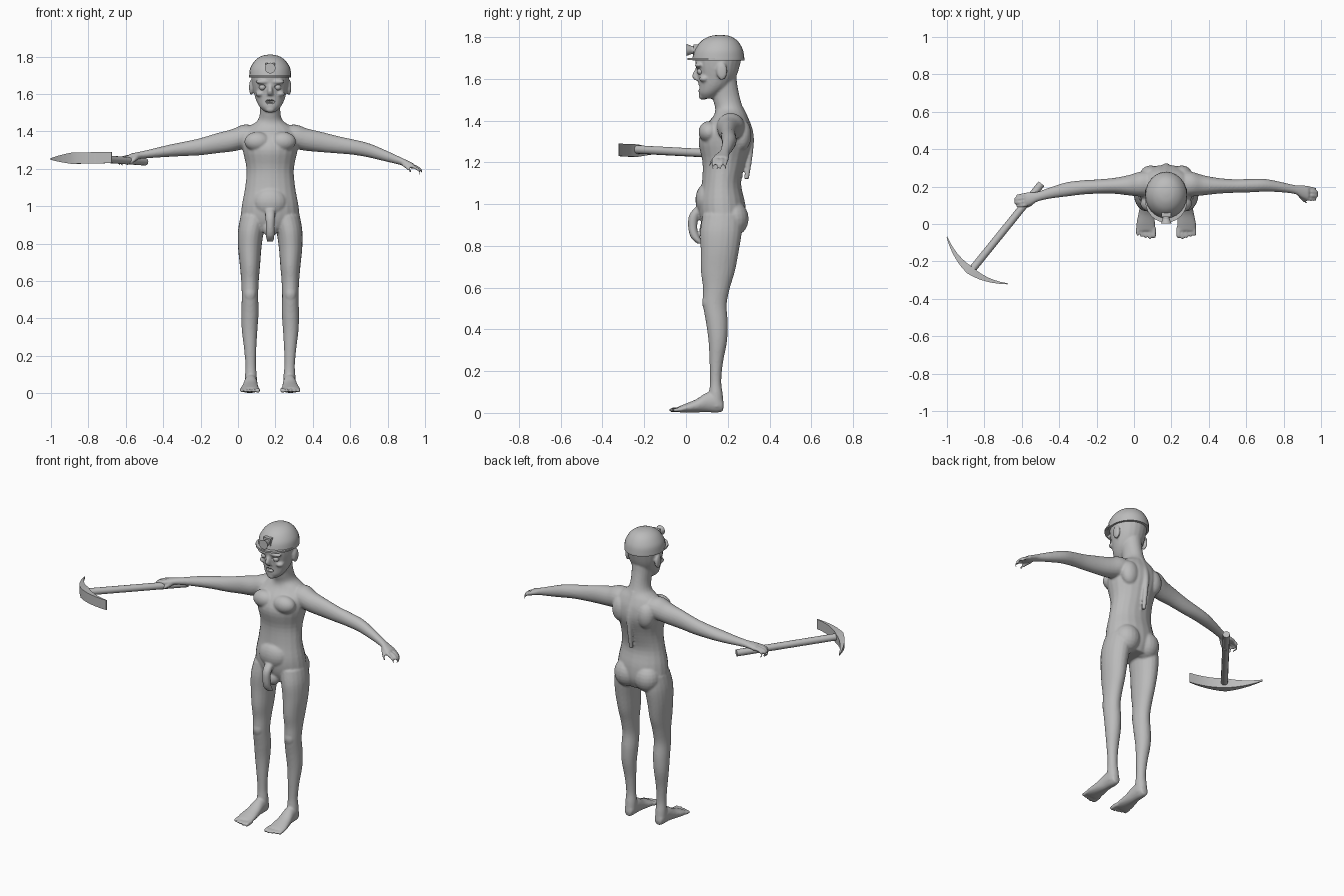
import bpy, bmesh, math
from mathutils import Vector, Matrix

CX = 0.172                      # symmetry line of the figure
grey = bpy.data.materials.new("plain grey")
grey.diffuse_color = (0.5, 0.5, 0.5, 1)
AXES = {'z': ((1, 0, 0), (0, 1, 0)), 'x': ((0, 1, 0), (0, 0, 1)), 'y': ((1, 0, 0), (0, 0, 1))}


def finish(bm, name, angle=40):
    bmesh.ops.recalc_face_normals(bm, faces=bm.faces)
    me = bpy.data.meshes.new(name)
    bm.to_mesh(me)
    bm.free()
    me.materials.append(grey)
    ob = bpy.data.objects.new(name, me)
    bpy.context.collection.objects.link(ob)
    bpy.ops.object.select_all(action='DESELECT')
    ob.select_set(True)
    bpy.context.view_layer.objects.active = ob
    bpy.ops.object.shade_smooth_by_angle(angle=math.radians(angle))
    return ob


def spline(p, sub):
    """Smoothly interpolate the stations of a loft."""
    out = []
    for i in range(len(p) - 1):
        a, b, c, d = p[max(i - 1, 0)], p[i], p[i + 1], p[min(i + 2, len(p) - 1)]
        for k in range(sub):
            t = k / sub
            out.append([0.5 * (2 * q + (r - o) * t + (2 * o - 5 * q + 4 * r - s) * t * t
                        + (3 * q - o - 3 * r + s) * t ** 3) for o, q, r, s in zip(a, b, c, d)])
    return out + [list(p[-1])]


def loft(bm, stations, axis='z', n=20, sub=4, mirror=False):
    """Capped loft; a station is x, y, z, half width, half depth."""
    u, v = (Vector(a) for a in AXES[axis])
    for side in ((1, -1) if mirror else (1,)):
        rings = []
        for x, y, z, ra, rb in spline(stations, sub):
            c = Vector((CX + side * (x - CX), y, z))
            rings.append([bm.verts.new(c + u * ra * math.cos(2 * math.pi * i / n)
                          + v * rb * math.sin(2 * math.pi * i / n)) for i in range(n)])
        for r, s in zip(rings, rings[1:]):
            for i in range(n):
                bm.faces.new((r[i], r[i - 1], s[i - 1], s[i]))
        bm.faces.new(rings[0])
        bm.faces.new(rings[-1])


def ball(bm, x, y, z, rx, ry, rz, mirror=False):
    for side in ((1, -1) if mirror else (1,)):
        m = Matrix.Translation((CX + side * (x - CX), y, z)) @ Matrix.Diagonal((rx, ry, rz, 1))
        bmesh.ops.create_uvsphere(bm, u_segments=20, v_segments=12, radius=1, matrix=m)


def rod(bm, a, b, r1, r2, n=12):
    a, b = Vector(a), Vector(b)
    m = Matrix.Translation((a + b) / 2) @ (b - a).to_track_quat('Z', 'Y').to_matrix().to_4x4()
    bmesh.ops.create_cone(bm, cap_ends=True, segments=n, radius1=r1, radius2=r2,
                          depth=(b - a).length, matrix=m)


# Body: overlapping volumes fused into one skin
bm = bmesh.new()
# torso and neck
loft(bm, [(CX, .18, .86, .12, .08), (CX, .178, .92, .155, .108), (CX, .172, 1.0, .152, .112),
          (CX, .17, 1.1, .134, .094), (CX, .182, 1.2, .127, .103), (CX, .188, 1.3, .147, .128),
          (CX, .2, 1.37, .152, .113), (CX, .212, 1.42, .12, .082), (CX, .208, 1.455, .07, .068),
          (CX, .195, 1.5, .055, .066), (CX, .182, 1.57, .056, .064), (CX, .18, 1.64, .06, .06)])
loft(bm, [(CX, .29, 1.12, .012, .012), (CX, .308, 1.27, .016, .016), (CX, .305, 1.36, .02, .014),
          (CX, .265, 1.46, .016, .012)], n=10)                       # spine
ball(bm, .24, .11, 1.345, .07, .05, .052, True)                      # chest
ball(bm, .255, .268, 1.33, .055, .045, .075, True)                   # shoulder blades
ball(bm, .24, .225, .93, .078, .075, .085, True)                     # buttocks
ball(bm, CX, .1, 1.02, .09, .055, .08)                               # lower belly
# legs
loft(bm, [(.255, .175, .95, .075, .095), (.274, .168, .87, .07, .1), (.281, .162, .78, .063, .092),
          (.28, .153, .68, .054, .082), (.28, .146, .6, .047, .065), (.28, .138, .52, .044, .057),
          (.28, .148, .43, .046, .052), (.282, .152, .34, .042, .044), (.279, .145, .24, .033, .032),
          (.276, .142, .15, .028, .027), (.275, .143, .09, .032, .033), (.275, .145, .03, .032, .037)],
     mirror=True)
ball(bm, .28, .105, .53, .032, .028, .045, True)                     # knees
# feet and toes
loft(bm, [(.275, .178, .033, .022, .025), (.275, .15, .05, .032, .049), (.276, .1, .05, .036, .047),
          (.279, .05, .034, .043, .032), (.281, 0, .023, .051, .022), (.28, -.035, .017, .05, .014)],
     'y', mirror=True)
for i in range(5):
    tx, ty, r = .238 + .0215 * i, -.07 + .006 * abs(i - 1), .0125 if i == 0 else .0095
    loft(bm, [(tx, -.02, .017, r, r), (tx, ty, .014, r, r), (tx, ty - .012, .013, r * .5, r * .5)],
         'y', 10, 2, True)
# arms
loft(bm, [(.24, .215, 1.37, .07, .06), (.31, .213, 1.37, .066, .066), (.37, .207, 1.355, .054, .06),
          (.45, .204, 1.342, .042, .054), (.54, .203, 1.327, .036, .046), (.62, .205, 1.315, .036, .041),
          (.7, .207, 1.298, .034, .038), (.78, .198, 1.272, .028, .031), (.86, .184, 1.244, .024, .022),
          (.9, .172, 1.228, .035, .019), (.935, .165, 1.215, .04, .016)], 'x')
loft(bm, [(.1, .215, 1.37, .07, .06), (.03, .213, 1.37, .066, .066), (-.03, .207, 1.352, .054, .06),
          (-.11, .204, 1.337, .042, .054), (-.2, .2, 1.318, .038, .046), (-.28, .195, 1.307, .038, .039),
          (-.36, .185, 1.297, .038, .033), (-.44, .168, 1.285, .031, .026), (-.51, .148, 1.274, .026, .02),
          (-.55, .136, 1.268, .034, .018), (-.58, .13, 1.264, .036, .015)], 'x')
# open hand on one side, gripping hand on the other
for i in range(4):
    y, d = .135 + .02 * i, .012 * abs(i - 1.5)
    loft(bm, [(.92, y, 1.216, .01, .011), (.965 - d, y - .004, 1.207, .009, .01),
              (.99 - d, y - .006, 1.185, .008, .009), (.988 - d, y - .006, 1.167, .007, .007)], 'x', 10, 3)
    y = .103 + .019 * i
    loft(bm, [(-.57, y, 1.263, .01, .011), (-.62 + d, y - .006, 1.26, .009, .01),
              (-.648 + d, y - .008, 1.24, .008, .009), (-.635 + d, y - .008, 1.222, .007, .007)], 'x', 10, 3)
loft(bm, [(.885, .155, 1.225, .013, .013), (.91, .122, 1.204, .011, .011), (.925, .112, 1.18, .008, .008)],
     'y', 10, 3)
loft(bm, [(-.53, .125, 1.265, .013, .013), (-.56, .1, 1.243, .011, .011), (-.595, .095, 1.225, .009, .009)],
     'x', 10, 3)
# groin anatomy
loft(bm, [(CX, .09, 1.0, .026, .03), (CX, .042, .95, .026, .026), (CX, .032, .89, .023, .022),
          (CX, .045, .84, .023, .022), (CX, .072, .81, .018, .018)], n=14)
ball(bm, CX, .1, .88, .04, .035, .045)
# head
loft(bm, [(CX, .105, 1.505, .03, .032), (CX, .115, 1.53, .056, .054), (CX, .135, 1.565, .075, .075),
          (CX, .148, 1.61, .088, .092), (CX, .152, 1.66, .098, .105), (CX, .155, 1.71, .1, .11),
          (CX, .155, 1.76, .08, .09)])
ball(bm, CX, .082, 1.517, .026, .022, .018)                          # chin
loft(bm, [(CX, .06, 1.65, .011, .014), (CX, .048, 1.615, .014, .02), (CX, .056, 1.593, .017, .015)], n=12)
ball(bm, .21, .062, 1.665, .04, .02, .013, True)                     # brow
ball(bm, .225, .088, 1.6, .026, .025, .016, True)                    # cheekbones
ball(bm, .273, .172, 1.635, .012, .026, .042, True)                  # ears
body = finish(bm, "body", 180)

# Cutters for the mouth and eye sockets
bm = bmesh.new()
ball(bm, CX, .045, 1.558, .027, .045, .014)
ball(bm, .213, .038, 1.635, .026, .03, .018, True)
cutter = finish(bm, "face_cutter")
cutter.hide_render = True
cutter.hide_set(True)

mod = body.modifiers.new("fuse", 'REMESH')
mod.mode, mod.voxel_size, mod.use_smooth_shade = 'VOXEL', .006, True
mod = body.modifiers.new("soften", 'SMOOTH')
mod.factor, mod.iterations = .5, 4
mod = body.modifiers.new("face", 'BOOLEAN')
mod.operation, mod.object, mod.solver = 'DIFFERENCE', cutter, 'EXACT'

# Eyeballs and teeth
bm = bmesh.new()
ball(bm, .213, .07, 1.635, .018, .018, .016, True)
finish(bm, "eyes")
bm = bmesh.new()
for z in (1.568, 1.548):
    ball(bm, CX, .082, z, .024, .018, .007)
finish(bm, "teeth")

# Helmet: shell, brim and headlamp
bm = bmesh.new()
loft(bm, [(CX, .155, 1.687, .112, .124), (CX, .155, 1.7, .112, .124), (CX, .157, 1.74, .106, .115),
          (CX, .16, 1.78, .08, .088), (CX, .163, 1.803, .045, .05), (CX, .163, 1.81, .01, .01)], n=24)
finish(bm, "helmet_shell")
bm = bmesh.new()
loft(bm, [(CX, .125, 1.69, .112, .118), (CX, .125, 1.7, .112, .118)], n=24, sub=1)
finish(bm, "helmet_brim")
bm = bmesh.new()
rod(bm, (CX, .06, 1.738), (CX, .025, 1.738), .019, .019, 14)
rod(bm, (CX, .027, 1.738), (CX, .002, 1.738), .019, .029, 14)
bmesh.ops.create_cube(bm, size=1, matrix=Matrix.Translation((CX, .052, 1.735)) @ Matrix.Diagonal((.05, .03, .06, 1)))
finish(bm, "headlamp")

# Pickaxe: handle, and a curved head with a point and a chisel end
bm = bmesh.new()
rod(bm, (-.495, .215, 1.237), (-.872, -.252, 1.262), .02, .02)
finish(bm, "pick_handle")
bm = bmesh.new()
a, b, bulge = Vector((-1, -.07, 0)), Vector((-.675, -.32, 0)), Vector((-.04, -.052, 0))
out, rings = bulge.normalized(), []
for i in range(13):
    t = i / 12
    c = a.lerp(b, t) + bulge * (1 - (2 * t - 1) ** 2)
    h = .004 + .052 * min(t, .5)
    w = .003 + .019 * (1 - abs(2 * t - 1))
    c.z = 1.252 + .008 * t
    rings.append([bm.verts.new(c + out * w * s + Vector((0, 0, h * q)))
                  for s, q in ((1, 1), (-1, 1), (-1, -1), (1, -1))])
for r, s in zip(rings, rings[1:]):
    for k in range(4):
        bm.faces.new((r[k], r[k - 1], s[k - 1], s[k]))
bm.faces.new(rings[0])
bm.faces.new(rings[-1])
finish(bm, "pick_head", 30)
